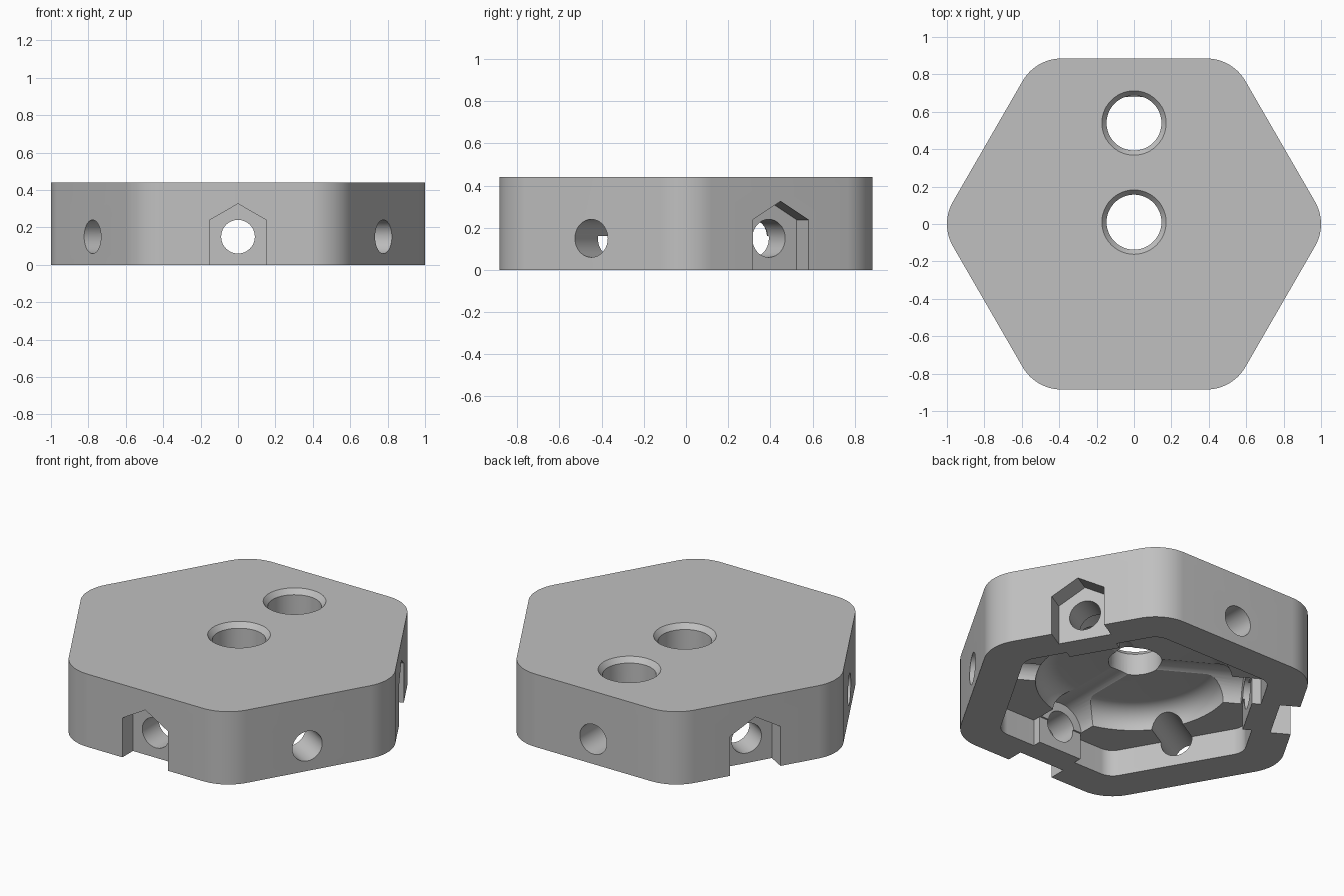
import bpy, bmesh
from math import sin, cos, tan, pi, radians
from mathutils import Matrix

if "Cube" in bpy.data.objects:
    bpy.data.objects.remove(bpy.data.objects["Cube"], do_unlink=True)

HEIGHT = 0.44
HOLE_Z = 0.15
SIDES = [radians(30 + 60 * i) for i in range(6)]
NUT_SIDES = SIDES[0::2]
SEG = 48


def loft(name, rings):
    """Closed solid through (outline points, height) rings."""
    bm = bmesh.new()
    loops = [[bm.verts.new((x, y, z)) for x, y in pts] for pts, z in rings]
    for a, b in zip(loops, loops[1:]):
        n = len(a)
        for i in range(n):
            j = (i + 1) % n
            bm.faces.new((a[i], a[j], b[j], b[i]))
    bm.faces.new(loops[0][::-1])
    bm.faces.new(loops[-1])
    bmesh.ops.recalc_face_normals(bm, faces=bm.faces)
    mesh = bpy.data.meshes.new(name)
    bm.to_mesh(mesh)
    bm.free()
    obj = bpy.data.objects.new(name, mesh)
    bpy.context.collection.objects.link(obj)
    return obj


def circle(r, x=0, y=0, n=SEG):
    return [(x + r * cos(2 * pi * i / n), y + r * sin(2 * pi * i / n)) for i in range(n)]


def rounded_hexagon(apothems, r, steps=12):
    """Hexagon given by side distances, with corner arcs of radius r."""
    pts = []
    for i, a in enumerate(SIDES):
        d, e = apothems[i] - r, apothems[(i + 1) % 6] - r
        k = (e - d * cos(pi / 3)) / sin(pi / 3)
        cx, cy = d * cos(a) - k * sin(a), d * sin(a) + k * cos(a)
        for s in range(steps + 1):
            t = a + (pi / 3) * s / steps
            pts.append((cx + r * cos(t), cy + r * sin(t)))
    return pts


def facing(angle):
    """Frame whose z points out of a side and whose y points up."""
    c, s = cos(angle), sin(angle)
    return Matrix(((-s, 0, c, 0), (c, 0, s, 0), (0, 1, 0, 0), (0, 0, 0, 1)))


def side_prism(name, pts, near, far, angle):
    obj = loft(name, [(pts, near), (pts, far)])
    obj.data.transform(facing(angle))
    return obj


def cut(target, cutter):
    cutter.hide_render = True
    mod = target.modifiers.new("cut", 'BOOLEAN')
    mod.operation = 'DIFFERENCE'
    mod.solver = 'EXACT'
    mod.object = cutter
    bpy.context.view_layer.objects.active = target
    bpy.ops.object.modifier_apply(modifier=mod.name)
    bpy.data.objects.remove(cutter, do_unlink=True)


# Outer block
outline = rounded_hexagon([0.898, 0.885, 0.898, 0.898, 0.885, 0.898], 0.24)
body = loft("hexagonal_tile", [(outline, 0), (outline, HEIGHT)])

# Underside pocket, leaving a boss behind each nut slot
pocket_outline = rounded_hexagon([0.68] * 6, 0.1)
pocket = loft("pocket", [(pocket_outline, -0.1), (pocket_outline, 0.16)])
boss_shape = [(-0.145, -0.3), (0.145, -0.3), (0.145, 0.4), (-0.145, 0.4)]
for angle in NUT_SIDES:
    cut(pocket, side_prism("boss", boss_shape, 0.63, 0.9, angle))
cut(body, pocket)

# Round dish with a curved wall above the pocket
dish_rings = [(circle(0.54, n=72), 0.1)]
for i in range(9):
    t = (pi / 2) * i / 8
    dish_rings.append((circle(0.42 + 0.12 * cos(t), n=72), 0.162 + 0.118 * sin(t)))
cut(body, loft("dish", dish_rings))

# Bolt clearance channels and pointed nut slots on alternate sides
w = 0.1525
shoulder, peak = HOLE_Z + w * tan(pi / 6), HOLE_Z + w / cos(pi / 6)
slot_shape = [(-w, -0.1), (w, -0.1), (w, shoulder), (0, peak), (-w, shoulder)]
for angle in NUT_SIDES:
    cut(body, side_prism("channel", circle(0.143, 0, HOLE_Z), 0.1, 0.62, angle))
    cut(body, side_prism("nut_slot", slot_shape, 0.785, 1.2, angle))

# Bolt holes through all six sides
for angle in SIDES:
    cut(body, side_prism("bolt_hole", circle(0.09, 0, HOLE_Z), 0.35, 1.2, angle))

# Two chamfered holes through the top
for y in (0.01, 0.54):
    rings = [(0.147, 0.08), (0.147, HEIGHT - 0.03), (0.172, HEIGHT), (0.172, HEIGHT + 0.1)]
    cut(body, loft("top_hole", [(circle(r, 0, y), z) for r, z in rings]))

# Plain grey finish
grey = bpy.data.materials.new("grey")
grey.use_nodes = True
colour = (0.53, 0.53, 0.53, 1)
grey.diffuse_color = colour
grey.node_tree.nodes["Principled BSDF"].inputs["Base Color"].default_value = colour
body.data.materials.clear()
body.data.materials.append(grey)

bpy.ops.object.select_all(action='DESELECT')
body.select_set(True)
bpy.context.view_layer.objects.active = body
bpy.ops.object.shade_smooth_by_angle(angle=radians(25))
